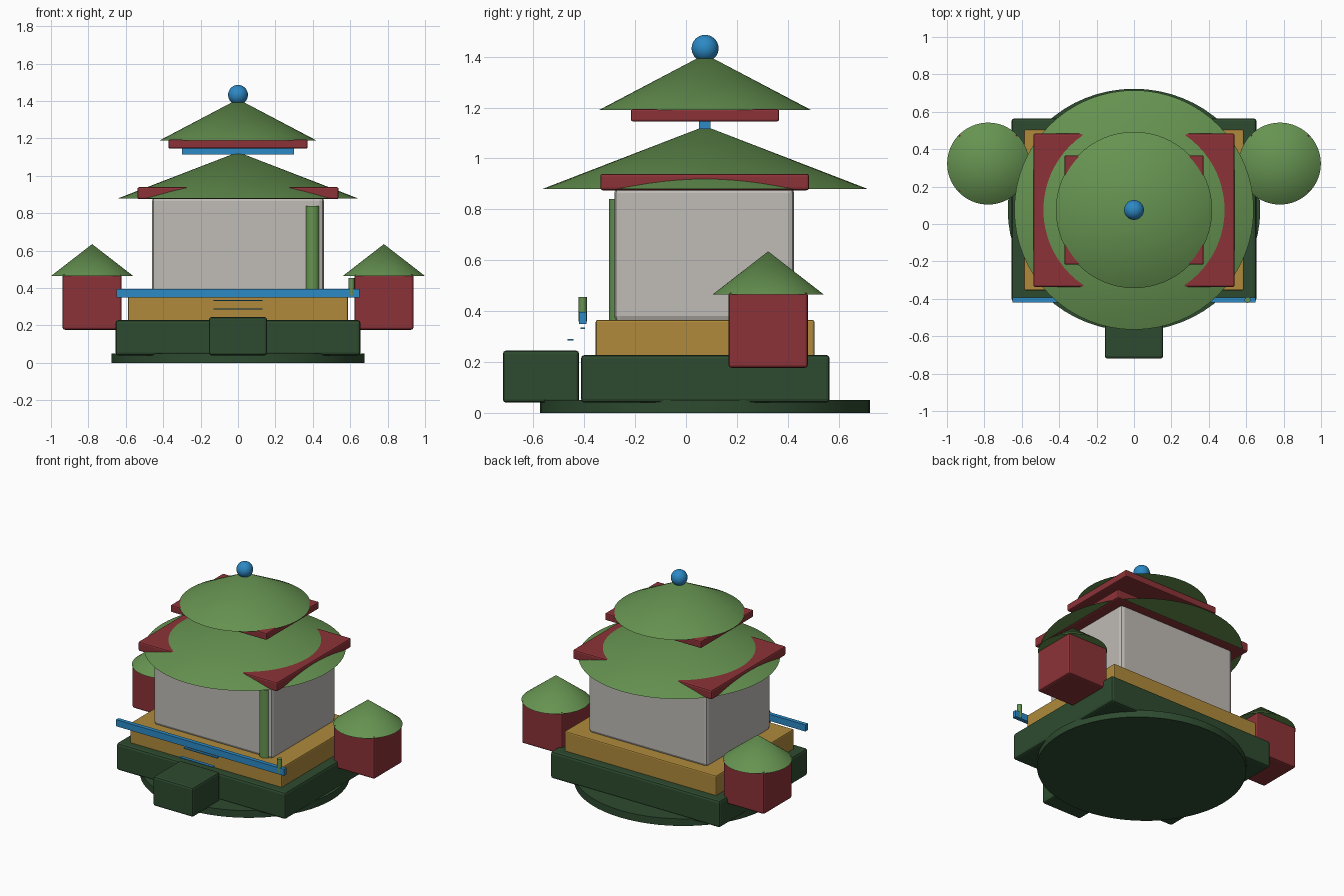
import bpy
from math import radians

if "Cube" in bpy.data.objects:
    bpy.data.objects.remove(bpy.data.objects["Cube"])


def material(name, rgb):
    m = bpy.data.materials.new(name)
    m.use_nodes = True
    colour = [(c / 255) ** 2.2 for c in rgb] + [1]
    m.diffuse_color = colour
    m.node_tree.nodes["Principled BSDF"].inputs["Base Color"].default_value = colour
    return m


ROOF = material("roof green", (102, 146, 82))
STONE = material("dark green", (49, 76, 51))
RED = material("dark red", (139, 54, 58))
GOLD = material("ochre", (174, 137, 62))
BLUE = material("blue", (48, 136, 196))
WALL = material("warm grey", (190, 186, 180))


def finish(name, mat):
    ob = bpy.context.object
    ob.name = name
    ob.data.materials.append(mat)
    return ob


def box(name, mat, x, y, z, bevel=0.0):
    """Box spanning the ranges x, y and z, with rounded edges."""
    spans = (x, y, z)
    bpy.ops.mesh.primitive_cube_add(size=1, location=[(a + b) / 2 for a, b in spans])
    ob = finish(name, mat)
    ob.scale = [b - a for a, b in spans]
    bpy.ops.object.transform_apply(location=False, rotation=False, scale=True)
    if bevel:
        mod = ob.modifiers.new("rounded edges", "BEVEL")
        mod.width = bevel
        mod.segments = 2
    return ob


def cylinder(name, mat, x, y, z, rx, ry=None, sides=64):
    bpy.ops.mesh.primitive_cylinder_add(vertices=sides, radius=1, depth=z[1] - z[0],
                                        location=(x, y, sum(z) / 2))
    ob = finish(name, mat)
    ob.scale = (rx, ry or rx, 1)
    bpy.ops.object.transform_apply(location=False, rotation=False, scale=True)
    bpy.ops.object.shade_smooth_by_angle(angle=radians(30))


def cone_roof(name, x, y, z, radius):
    bpy.ops.mesh.primitive_cone_add(vertices=64, radius1=radius, radius2=0, depth=z[1] - z[0],
                                    location=(x, y, sum(z) / 2))
    finish(name, ROOF)
    bpy.ops.object.shade_smooth_by_angle(angle=radians(30))


CY = 0.075  # y of the central axis

# Foundation, terrace and front step
cylinder("ground_disc", STONE, 0, CY, (0, 0.05), 0.675, 0.648)
box("base", STONE, (-0.655, 0.655), (-0.413, 0.565), (0.04, 0.228), 0.015)
box("front_step", STONE, (-0.155, 0.155), (-0.72, -0.42), (0.04, 0.245), 0.013)
box("terrace", GOLD, (-0.587, 0.587), (-0.355, 0.505), (0.22, 0.365), 0.008)

# Front railing, its post and two thin floating treads
box("front_rail", BLUE, (-0.65, 0.65), (-0.42, -0.392), (0.35, 0.396))
cylinder("rail_post", ROOF, 0.607, -0.406, (0.36, 0.455), 0.016, sides=16)
box("upper_tread", BLUE, (-0.13, 0.13), (-0.415, -0.397), (0.33, 0.336))
box("lower_tread", BLUE, (-0.13, 0.13), (-0.465, -0.443), (0.285, 0.291))

# Hall and its single column
box("hall", WALL, (-0.46, 0.46), (-0.282, 0.425), (0.355, 0.89), 0.025)
cylinder("front_column", ROOF, 0.398, -0.263, (0.36, 0.84), 0.04, sides=32)

# Two tiers of square eaves under round roofs
box("lower_eaves", RED, (-0.538, 0.538), (-0.337, 0.484), (0.875, 0.94), 0.01)
cone_roof("lower_roof", 0, CY, (0.88, 1.127), 0.64)
box("upper_beam", BLUE, (-0.3, 0.3), (0.052, 0.096), (1.115, 1.15))
box("upper_eaves", RED, (-0.372, 0.372), (-0.217, 0.366), (1.146, 1.194), 0.007)
cone_roof("upper_roof", 0, CY, (1.19, 1.41), 0.418)

# Finial ball
bpy.ops.mesh.primitive_uv_sphere_add(segments=32, ring_count=16, radius=0.053,
                                     location=(0, CY, 1.433))
finish("finial", BLUE)
bpy.ops.object.shade_smooth()

# Side turrets
for side, sx in (("left", 1), ("right", -1)):
    cx = 0.78 * sx
    box(side + "_turret", RED, (cx - 0.158, cx + 0.158), (0.167, 0.479), (0.177, 0.475), 0.012)
    cone_roof(side + "_turret_roof", cx, 0.323, (0.465, 0.635), 0.219)
